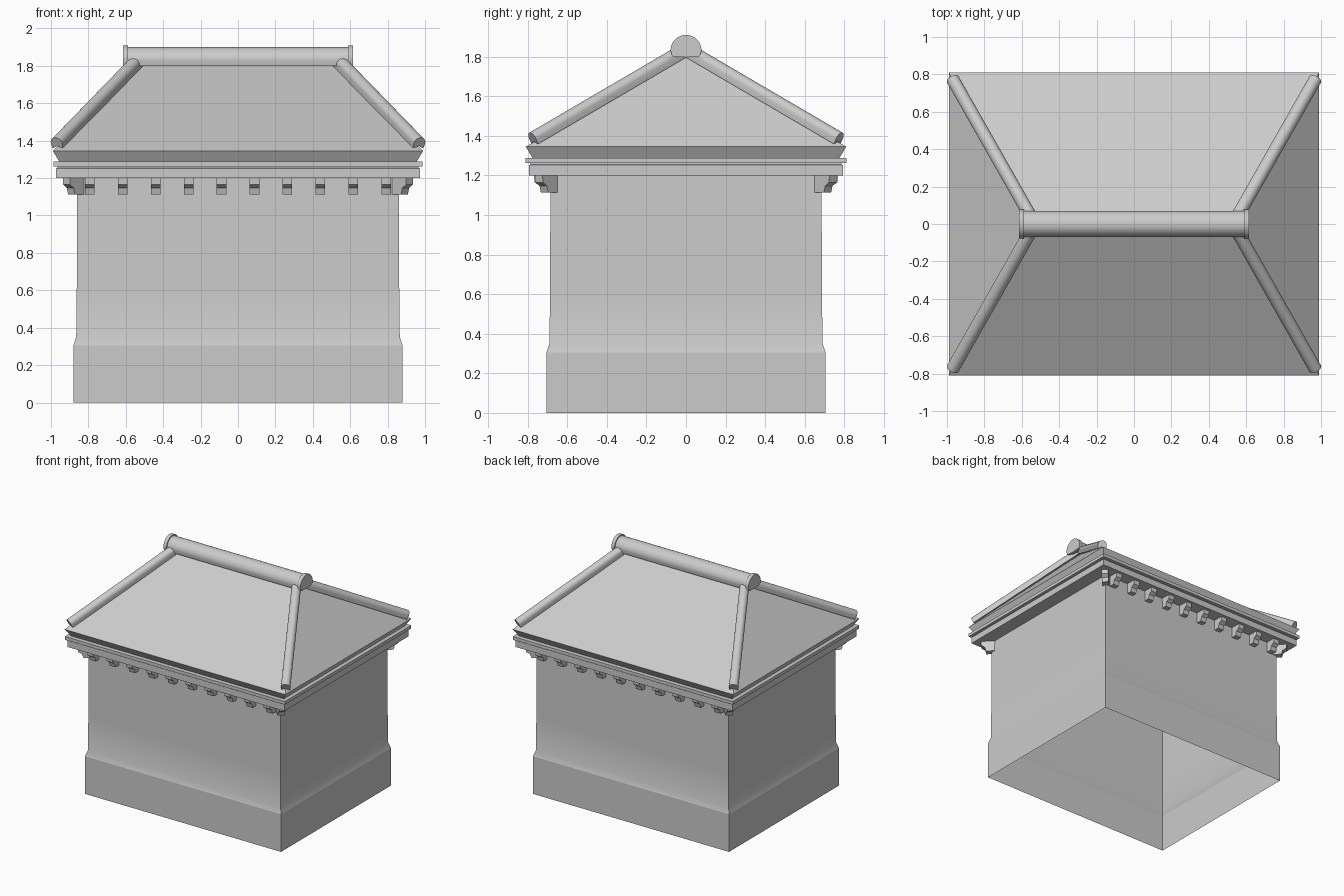
import bpy, bmesh, math
from mathutils import Vector, Matrix

cube = bpy.data.objects.get("Cube")
if cube:
    bpy.data.objects.remove(cube, do_unlink=True)

stone = bpy.data.materials.new("pale_grey_stone")
stone.use_nodes = True
GREY = (0.6, 0.6, 0.6, 1)
stone.diffuse_color = GREY
stone.node_tree.nodes["Principled BSDF"].inputs["Base Color"].default_value = GREY


def finish(name, bm, angle=None, recalc=True):
    if recalc:
        bmesh.ops.recalc_face_normals(bm, faces=bm.faces)
    me = bpy.data.meshes.new(name)
    bm.to_mesh(me)
    bm.free()
    me.materials.append(stone)
    ob = bpy.data.objects.new(name, me)
    bpy.context.collection.objects.link(ob)
    if angle:
        bpy.ops.object.select_all(action='DESELECT')
        ob.select_set(True)
        bpy.context.view_layer.objects.active = ob
        bpy.ops.object.shade_smooth_by_angle(angle=math.radians(angle))
    return ob


def loft(name, levels, bottom=False, top=False, angle=None):
    """Stack rectangles given as (half width, half depth, height)."""
    bm = bmesh.new()
    rings = [[bm.verts.new((sx * hx, sy * hy, z))
              for sx, sy in ((-1, -1), (1, -1), (1, 1), (-1, 1))]
             for hx, hy, z in levels]
    for a, b in zip(rings, rings[1:]):
        for i in range(4):
            j = (i + 1) % 4
            bm.faces.new((a[i], a[j], b[j], b[i]))
    if bottom:
        bm.faces.new(rings[0][::-1])
    if top:
        bm.faces.new(rings[-1])
    return finish(name, bm, angle, recalc=False)


def extrude(name, profile, start, end, angle=None):
    """Sweep an (across, up) profile from start to end."""
    start, end = Vector(start), Vector(end)
    along = (end - start).normalized()
    side = along.cross(Vector((0, 0, 1))).normalized()
    up = side.cross(along)
    bm = bmesh.new()
    rings = [[bm.verts.new(p + side * u + up * v) for u, v in profile]
             for p in (start, end)]
    n = len(profile)
    for i in range(n):
        j = (i + 1) % n
        bm.faces.new((rings[0][i], rings[0][j], rings[1][j], rings[1][i]))
    for r in rings:
        bm.faces.new(r)
    return finish(name, bm, angle)


def arch(radius, drop, notch, steps=16):
    """Half-round tile section with straight skirts and a notched underside."""
    pts = [(radius * math.cos(math.pi * i / steps), radius * math.sin(math.pi * i / steps))
           for i in range(steps + 1)]
    return pts + [(-radius * 0.9, -drop), (0, notch), (radius * 0.9, -drop)]


# Walls: open-bottomed plinth and softly tapering body
loft("plinth", [(.88, .705, 0), (.88, .705, .305)])
loft("walls", [(.88, .705, .305), (.865, .69, .35), (.862, .687, .62), (.86, .685, 1.2)], angle=30)

# Cornice with projecting slab
loft("cornice", [(.973, .793, 1.2), (.973, .793, 1.252), (.965, .785, 1.255),
                 (.965, .785, 1.262), (.987, .81, 1.262), (.987, .81, 1.288)], True, True)

# Hipped roof with undercut eave
EAVE, RIDGE = (.99, .81, 1.345), (.53, 0, 1.81)
loft("eave", [(.955, .775, 1.288), EAVE], bottom=True)
bm = bmesh.new()
c = [bm.verts.new((sx * EAVE[0], sy * EAVE[1], EAVE[2]))
     for sx, sy in ((-1, -1), (1, -1), (1, 1), (-1, 1))]
l, r = [bm.verts.new((s * RIDGE[0], 0, RIDGE[2])) for s in (-1, 1)]
for f in ((c[0], c[1], r, l), (c[1], c[2], r), (c[2], c[3], l, r), (c[3], c[0], l)):
    bm.faces.new(f)
finish("roof", bm, recalc=False)

# Ridge tile and its end caps
extrude("ridge_tile", arch(.07, .03, -.02), (-.6, 0, 1.83), (.6, 0, 1.83), 30)
for s, label in ((1, "left"), (-1, "right")):
    extrude("ridge_cap_" + label, arch(.078, .03, -.035),
            (s * .587, 0, 1.832), (s * .615, 0, 1.832), 30)

# Hip tiles
for sx in (-1, 1):
    for sy in (-1, 1):
        extrude("hip_tile", arch(.035, .03, -.015, 12),
                (sx * .97, sy * .775, 1.385), (sx * .54, sy * .018, 1.828), 30)

# Brackets: stepped profile as (distance out, height)
BRACKET = [(-.04, 1.2), (.082, 1.2), (.08, 1.165), (.052, 1.147), (.042, 1.113), (-.04, 1.113)]


def bracket(name, x, y, turn):
    bm = bmesh.new()
    rings = [[bm.verts.new((u, w, z)) for u, z in BRACKET] for w in (-.026, .026)]
    n = len(BRACKET)
    for i in range(n):
        j = (i + 1) % n
        bm.faces.new((rings[0][i], rings[0][j], rings[1][j], rings[1][i]))
    for ring in rings:
        bm.faces.new(ring)
    bm.transform(Matrix.Translation((x, y, 0)) @ Matrix.Rotation(turn, 4, 'Z'))
    finish(name, bm)


for sy in (-1, 1):
    for i in range(10):
        bracket("bracket", (i - 4.5) * .176, sy * .686, sy * math.pi / 2)
    for sx in (-1, 1):
        bracket("corner_bracket", sx * .86, sy * .685, math.atan2(sy, sx))
